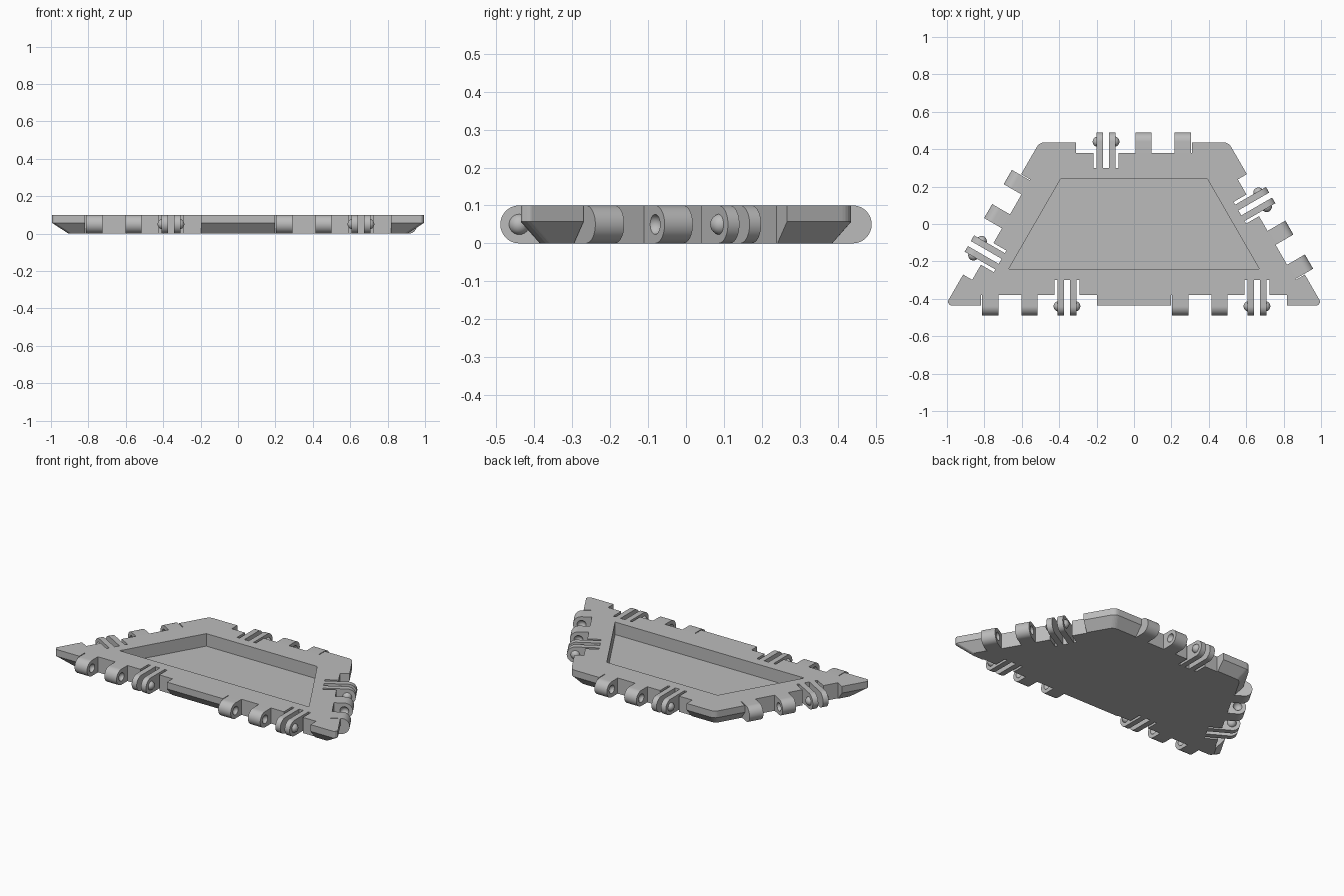
import bpy, bmesh, math
from mathutils import Matrix, Vector

if "Cube" in bpy.data.objects:
    bpy.data.objects.remove(bpy.data.objects["Cube"])

T = 0.10            # tile thickness
R = T / 2           # knuckle radius
UNIT = 1.016        # length of one hinged edge
HALF_D = 0.44       # distance from centre to front and back hinge lines
NOTCH, SLOT = 0.06, 0.14

grey = bpy.data.materials.new("plain grey")
grey.use_nodes = True
colour = (0.5, 0.5, 0.5, 1)
grey.diffuse_color = colour
grey.node_tree.nodes["Principled BSDF"].inputs["Base Color"].default_value = colour


def make(name, bm, matrix=Matrix()):
    bmesh.ops.recalc_face_normals(bm, faces=bm.faces)
    me = bpy.data.meshes.new(name)
    bm.to_mesh(me)
    bm.free()
    me.materials.append(grey)
    ob = bpy.data.objects.new(name, me)
    ob.matrix_world = matrix
    bpy.context.collection.objects.link(ob)
    return ob


def loft(rings):
    """Closed solid through rings of equal point count."""
    bm = bmesh.new()
    loops = [[bm.verts.new(p) for p in ring] for ring in rings]
    n = len(loops[0])
    for a, b in zip(loops, loops[1:]):
        for i in range(n):
            j = (i + 1) % n
            bm.faces.new((a[i], a[j], b[j], b[i]))
    bm.faces.new(loops[0][::-1])
    bm.faces.new(loops[-1])
    return bm


def box(x0, x1, y0, y1, z0, z1):
    return loft([[(x0, y0, z), (x1, y0, z), (x1, y1, z), (x0, y1, z)] for z in (z0, z1)])


def ball(x, radius):
    bm = bmesh.new()
    bmesh.ops.create_uvsphere(bm, u_segments=24, v_segments=14, radius=radius)
    bmesh.ops.transform(bm, verts=bm.verts,
                        matrix=Matrix.Translation((x, 0, R)) @ Matrix.Rotation(math.pi / 2, 4, 'Y'))
    return bm


def cut(target, cutter):
    cutter.hide_render = True
    mod = target.modifiers.new("cut", 'BOOLEAN')
    mod.operation, mod.solver, mod.object = 'DIFFERENCE', 'EXACT', cutter
    bpy.context.view_layer.objects.active = target
    bpy.ops.object.modifier_apply(modifier=mod.name)
    bpy.data.objects.remove(cutter)


def smooth(ob):
    bpy.ops.object.select_all(action='DESELECT')
    ob.select_set(True)
    bpy.context.view_layer.objects.active = ob
    bpy.ops.object.shade_smooth_by_angle(angle=math.radians(30))


def trapezoid(inset):
    y = HALF_D - inset
    xb = UNIT - inset * math.sqrt(3)
    xt = UNIT / 2 - inset / math.sqrt(3)
    return [Vector(p) for p in ((-xb, -y), (xb, -y), (xt, y), (-xt, y))]


def rounded(inset, z):
    """Trapezoid outline with rounded corners."""
    pts, out = trapezoid(inset), []
    for i, p in enumerate(pts):
        a = (pts[i - 1] - p).normalized()
        b = (pts[(i + 1) % 4] - p).normalized()
        half = a.angle(b) / 2
        r = 0.02 if i < 2 else 0.045
        centre = p + (a + b).normalized() * r / math.sin(half)
        start, end = p + a * r / math.tan(half), p + b * r / math.tan(half)
        for k in range(6):
            d = (start - centre).lerp(end - centre, k / 5).normalized()
            out.append((*(centre + d * r), z))
    return out


def knuckle(name, x0, x1, depth, matrix):
    """Rounded hinge tab: half circle outside, straight root inside."""
    profile = [(depth, 0), (depth, T)]
    for k in range(25):
        a = math.pi / 2 + math.pi * k / 24
        profile.append((R * math.cos(a), R + R * math.sin(a)))
    return make(name, loft([[(x, y, z) for y, z in profile] for x in (x0, x1)]), matrix)


# Plate with chamfered underside and a shallow tray on top
plate = make("plate", loft([rounded(0.054, 0), rounded(0.004, 0.057), rounded(0.004, T)]))
cut(plate, make("tray_cutter", loft([[(*p, z) for p in trapezoid(0.2)] for z in (0.02, 0.2)])))

# Hinges: position along the outline, local x follows the edge, local -y faces out
mid = 0.75 * UNIT
hinges = {"front_right": (-UNIT / 2, -HALF_D, 0), "front_left": (UNIT / 2, -HALF_D, 0),
          "left": (mid, 0, 120), "back": (0, HALF_D, 180), "right": (-mid, 0, 240)}

for side, (cx, cy, angle) in hinges.items():
    m = Matrix.Translation((cx, cy, 0)) @ Matrix.Rotation(math.radians(angle), 4, 'Z')
    cut(plate, make("notch_cutter", box(-0.31, 0.31, -0.1, NOTCH, -0.1, 0.2), m))
    cut(plate, make("slot_cutter", box(0.083, 0.217, -0.1, SLOT, -0.1, 0.2), m))

    # Wide sockets with round dimples
    outer = knuckle(side + "_outer_socket", -0.305, -0.217, NOTCH, m)
    inner = knuckle(side + "_inner_socket", -0.094, -0.008, NOTCH, m)
    for ob, x in ((outer, -0.211), (inner, -0.1), (inner, -0.002)):
        cut(ob, make("dimple_cutter", ball(x, 0.027), m))

    # Two thin spring prongs, each with a snap ball on its outer face
    first = knuckle(side + "_prong_a", 0.099, 0.134, SLOT, m)
    second = knuckle(side + "_prong_b", 0.165, 0.2, SLOT, m)
    ball_a = make(side + "_snap_ball_a", ball(0.106, 0.028), m)
    ball_b = make(side + "_snap_ball_b", ball(0.193, 0.028), m)
    for ob in (outer, inner, first, second, ball_a, ball_b):
        smooth(ob)
